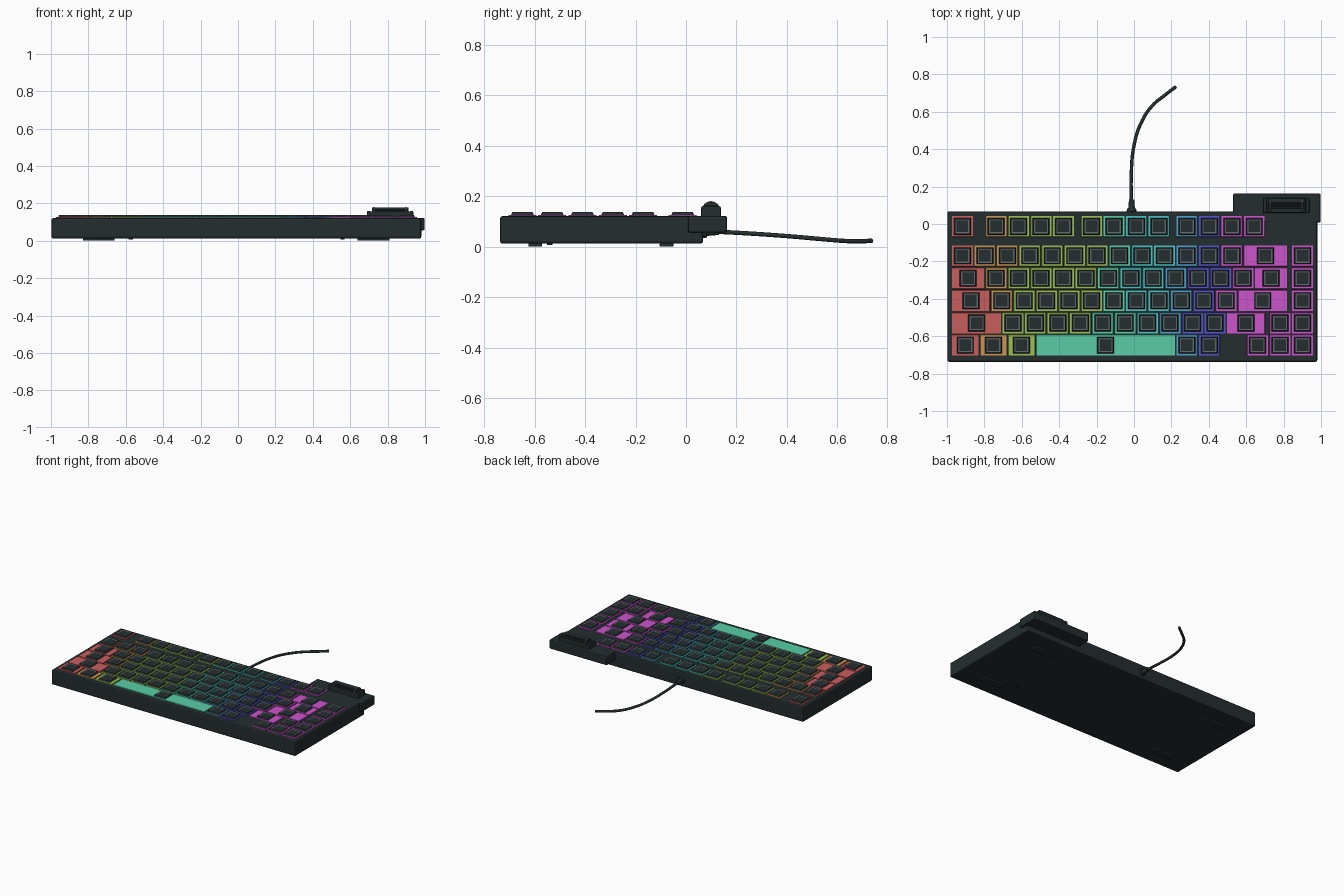
import bpy, bmesh, math
from mathutils import Vector, Matrix

old = bpy.data.objects.get("Cube")
if old:
    bpy.data.objects.remove(old, do_unlink=True)


def material(name, r, g, b):
    m = bpy.data.materials.new(name)
    m.use_nodes = True
    m.diffuse_color = (r, g, b, 1)
    m.node_tree.nodes["Principled BSDF"].inputs["Base Color"].default_value = (r, g, b, 1)
    return m


dark = material("charcoal", .018, .027, .028)
grey = material("grey", .11, .13, .135)
rainbow = [
    material("red", .58, .11, .11),
    material("orange", .58, .30, .09),
    material("lime", .33, .52, .09),
    material("mint", .10, .61, .38),
    material("cyan", .07, .55, .55),
    material("blue", .08, .35, .61),
    material("indigo", .09, .09, .61),
    material("magenta", .61, .09, .61),
]
# Right-hand limit of each colour band, in key units from the left edge
limits = [1.2, 2.51, 6.5, 7.9, 9.6, 10.6, 12.0]


def finish(name, bm, mats, smooth=False):
    bmesh.ops.recalc_face_normals(bm, faces=bm.faces)
    mesh = bpy.data.meshes.new(name)
    bm.to_mesh(mesh)
    bm.free()
    for m in mats:
        mesh.materials.append(m)
    ob = bpy.data.objects.new(name, mesh)
    bpy.context.collection.objects.link(ob)
    if smooth:
        bpy.ops.object.select_all(action='DESELECT')
        ob.select_set(True)
        bpy.context.view_layer.objects.active = ob
        bpy.ops.object.shade_smooth_by_angle(angle=math.radians(35))
    return ob


def add_block(bm, x0, x1, y0, y1, z0, z1, taper=0.0, mat=0):
    """Box whose top is drawn in by taper; returns its top face."""
    verts = bmesh.ops.create_cube(bm, size=1)["verts"]
    for v in verts:
        top = v.co.z > 0
        t = taper if top else 0
        v.co = Vector((x1 - t if v.co.x > 0 else x0 + t,
                       y1 - t if v.co.y > 0 else y0 + t,
                       z1 if top else z0))
    faces = {f for v in verts for f in v.link_faces}
    for f in faces:
        f.material_index = mat
    return max(faces, key=lambda f: f.calc_center_median().z)


def box(name, x0, x1, y0, y1, z0, z1, bevel=0.0, mat=dark):
    bm = bmesh.new()
    add_block(bm, x0, x1, y0, y1, z0, z1)
    ob = finish(name, bm, [mat])
    if bevel:
        mod = ob.modifiers.new("Bevel", 'BEVEL')
        mod.width = bevel
        mod.segments = 2
    return ob


def cylinder(name, radius, tip, length, place, mat=dark, sides=24):
    bm = bmesh.new()
    bmesh.ops.create_cone(bm, cap_ends=True, segments=sides, radius1=radius,
                          radius2=tip, depth=length, matrix=place)
    return finish(name, bm, [mat], True)


# Case and the corner module
box("case", -.998, .98, -.737, .068, .012, .121, .01)
box("corner_module", .53, .998, .008, .163, .056, .122, .008)

# Keys: (start, width) in key units for each row
unit, left = .12, -.977


def run(start, count):
    return [(start + i, 1) for i in range(count)]


end = [(15.15, 1)]
rows = [
    (-.013, run(0, 1) + run(1.5, 4) + run(5.75, 4) + run(10, 4)),
    (-.17, run(0, 13) + [(13, 2)] + end),
    (-.29, [(0, 1.5)] + run(1.5, 12) + [(13.5, 1.5)] + end),
    (-.41, [(0, 1.75)] + run(1.75, 11) + [(12.75, 2.25)] + end),
    (-.53, [(0, 2.25)] + run(2.25, 10) + [(12.25, 1.75)] + run(14.15, 1) + end),
    (-.648, [(0, 1.25), (1.25, 1.25), (2.5, 1.25), (3.75, 6.25)]
     + run(10, 2) + run(13.15, 2) + end),
]
plates, caps = bmesh.new(), bmesh.new()
for y, keys in rows:
    for start, width in keys:
        mid = start + width / 2
        band = sum(mid > limit for limit in limits)
        x0, x1 = left + start * unit, left + (start + width) * unit
        add_block(plates, x0 + .003, x1 - .003, y - .057, y + .057,
                  .118, .126, .002, band)
        # Dark switch cap with a grey frame round a sunken dark centre
        x, h = left + mid * unit, .046
        top = add_block(caps, x - h, x + h, y - h, y + h, .124, .137, .006)
        frame = bmesh.ops.inset_region(caps, faces=[top], thickness=.003)["faces"]
        frame = bmesh.ops.inset_region(caps, faces=[top], thickness=.010)["faces"]
        for f in frame:
            f.material_index = 1
        bmesh.ops.translate(caps, verts=top.verts, vec=(0, 0, -.002))
finish("key_plates", plates, rainbow)
finish("switch_caps", caps, [dark, grey])

# Ridged roller in its cradle
box("roller_cradle_base", .69, .937, .06, .138, .118, .138, .004)
for side, x in (("right", .69), ("left", .917)):
    box(side + "_roller_support", x, x + .02, .06, .138, .13, .16, .006)
for side, y in (("front", .06), ("back", .128)):
    box(side + "_cradle_rail", .70, .927, y, y + .01, .13, .156, .003)
bm = bmesh.new()
teeth = 24
rings = []
for x in (.716, .911):
    ring = []
    for i in range(teeth * 2):
        a = math.pi * i / teeth
        r = .035 if i % 2 else .031
        ring.append(bm.verts.new((x, .099 + r * math.cos(a), .144 + r * math.sin(a))))
    bm.faces.new(ring)
    rings.append(ring)
for i in range(teeth * 2):
    j = (i + 1) % (teeth * 2)
    bm.faces.new((rings[0][i], rings[0][j], rings[1][j], rings[1][i]))
finish("roller", bm, [dark])
for side, x in (("right", .728), ("left", .899)):
    cylinder(side + "_roller_band", .036, .036, .005,
             Matrix.Translation((x, .099, .144)) @ Matrix.Rotation(math.pi / 2, 4, 'Y'), grey, 32)

# Feet and screws underneath
for side, x in (("right", -.745), ("left", .725)):
    for end_name, y in (("front", -.597), ("back", -.077)):
        box(f"{end_name}_{side}_foot", x - .085, x + .085, y - .027, y + .027, 0, .014, .003)
    cylinder(side + "_screw", .011, .011, .008,
             Matrix.Translation((x * .77, -.54, .010)))

# Cable boot and cable
back = Matrix.Rotation(-math.pi / 2, 4, 'X')
cylinder("plug_collar", .027, .024, .02, Matrix.Translation((-.013, .074, .06)) @ back)
cylinder("plug_boot", .019, .014, .06, Matrix.Translation((-.013, .10, .06)) @ back)
curve = bpy.data.curves.new("cable", 'CURVE')
curve.dimensions = '3D'
curve.bevel_depth = .009
curve.bevel_resolution = 3
curve.use_fill_caps = True
path = [(-.013, .10, .06), (-.015, .25, .052), (0, .42, .04), (.04, .545, .029),
        (.10, .635, .022), (.16, .685, .021), (.225, .735, .023)]
spline = curve.splines.new('BEZIER')
spline.bezier_points.add(len(path) - 1)
for p, co in zip(spline.bezier_points, path):
    p.co = co
    p.handle_left_type = p.handle_right_type = 'AUTO'
curve.materials.append(dark)
bpy.context.collection.objects.link(bpy.data.objects.new("cable", curve))
